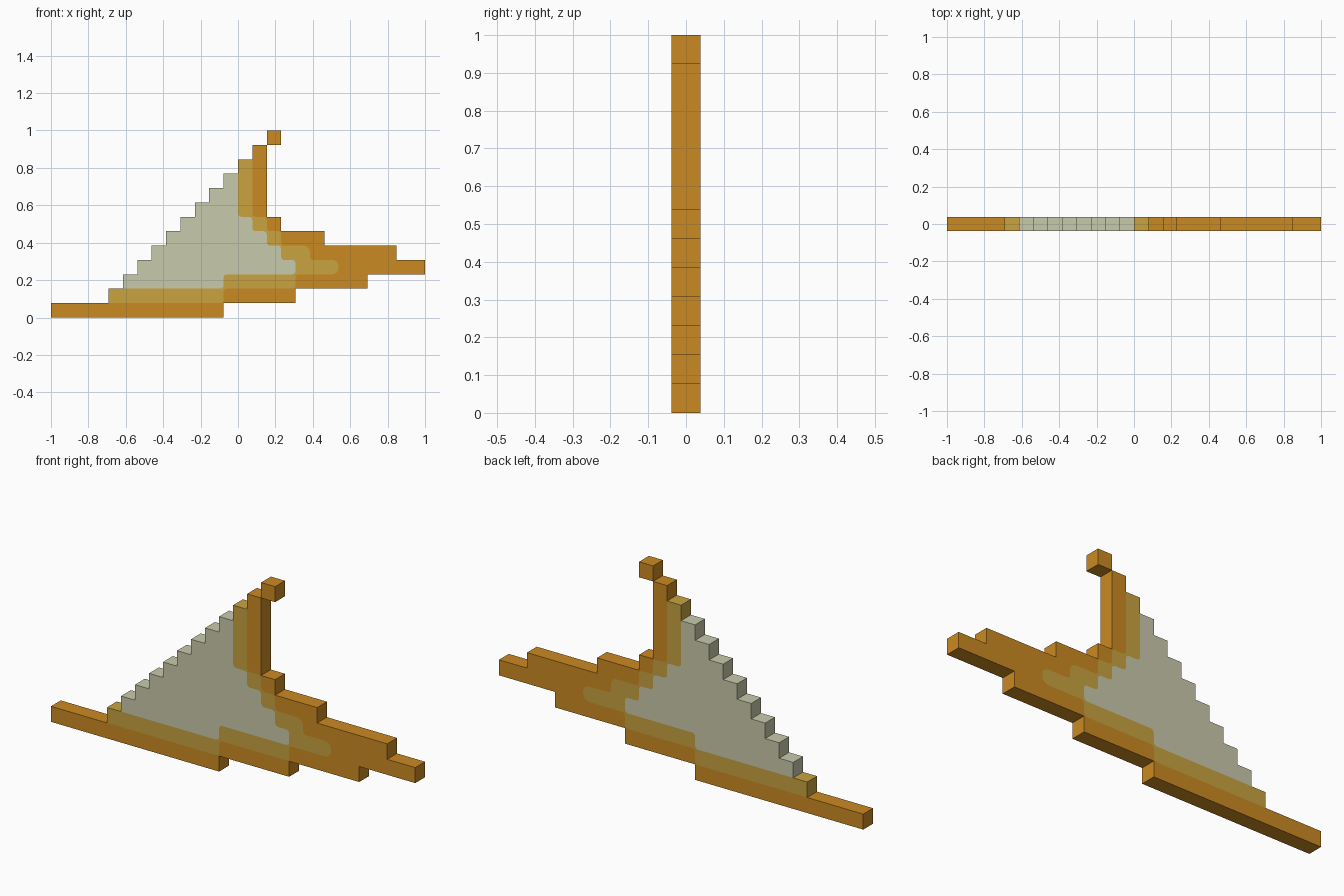
import bpy, bmesh, math

if "Cube" in bpy.data.objects:
    bpy.data.objects.remove(bpy.data.objects["Cube"])

U = 1 / 13            # one grid cell
HALF = U / 2          # half thickness of the plate


def linear(c):
    c /= 255
    return c / 12.92 if c <= 0.04045 else ((c + 0.055) / 1.055) ** 2.4


def material(name, rgb):
    m = bpy.data.materials.new(name)
    m.diffuse_color = [linear(c) for c in rgb] + [1]
    m.use_nodes = True
    m.node_tree.nodes["Principled BSDF"].inputs["Base Color"].default_value = m.diffuse_color
    return m


MATS = [material("orange", (203, 138, 34)),
        material("gold", (200, 163, 64)),
        material("cream", (201, 202, 172))]


def rounded(path, wide=()):
    """Round the inner corners of an open right-angled path."""
    out = [path[0]]
    for a, b, c in zip(path, path[1:], path[2:]):
        r = 0.45 if b in wide else 0.22
        p, q = [tuple(b[i] + r * (e[i] - b[i]) / math.dist(e, b) for i in (0, 1))
                for e in (a, c)]
        centre = [p[i] + q[i] - b[i] for i in (0, 1)]
        for k in range(5):
            t = k * math.pi / 8
            out.append(tuple(centre[i] + (p[i] - centre[i]) * math.cos(t)
                             + (q[i] - centre[i]) * math.sin(t) for i in (0, 1)))
    return out + [path[-1]]


def plate(name, regions):
    """Extrude coloured outlines that share borders into one solid plate."""
    bm = bmesh.new()
    cache = {}

    def vert(p):
        key = (round(p[0], 4), round(p[1], 4))
        if key not in cache:
            cache[key] = bm.verts.new((p[0] * U, -HALF, p[1] * U))
        return cache[key]

    for index, outline in regions:
        bm.faces.new([vert(p) for p in outline]).material_index = index
    new = bmesh.ops.extrude_face_region(bm, geom=bm.faces[:], use_keep_orig=True)
    for v in new["geom"]:
        if isinstance(v, bmesh.types.BMVert):
            v.co.y = HALF
    bmesh.ops.recalc_face_normals(bm, faces=bm.faces[:])
    mesh = bpy.data.meshes.new(name)
    bm.to_mesh(mesh)
    bm.free()
    for m in MATS:
        mesh.materials.append(m)
    ob = bpy.data.objects.new(name, mesh)
    bpy.context.collection.objects.link(ob)


# Colour borders, from the top down to the lower left
outer = rounded([(1, 11), (1, 7), (2, 7), (2, 6), (3, 6), (3, 5), (5, 5), (5, 4),
                 (7, 4), (7, 3), (4, 3), (4, 2), (-1, 2), (-1, 1), (-9, 1)],
                wide=[(5, 5), (7, 4), (7, 3)])
inner = rounded([(0, 10), (0, 7), (1, 7), (1, 6), (2, 6), (2, 5), (3, 5), (3, 4),
                 (4, 4), (4, 3), (-1, 3), (-1, 2), (-8, 2)])

# Stepped left edge of the cream centre
stairs = [(-10 + i, z) for i in range(2, 10) for z in (i, i + 1)]

rim = [(-13, 1), (-13, 0), (-1, 0), (-1, 1), (4, 1), (4, 2), (9, 2), (9, 3), (13, 3),
       (13, 4), (11, 4), (11, 5), (6, 5), (6, 6), (3, 6), (3, 7), (2, 7), (2, 12), (1, 12)]

plate("stepped_wing", [
    (0, outer + rim),
    (1, outer + [(-9, 2)] + inner[::-1] + [(0, 11)]),
    (2, inner[:-1] + stairs),
])

# Loose cell at the peak
plate("peak_block", [(0, [(2, 12), (3, 12), (3, 13), (2, 13)])])
